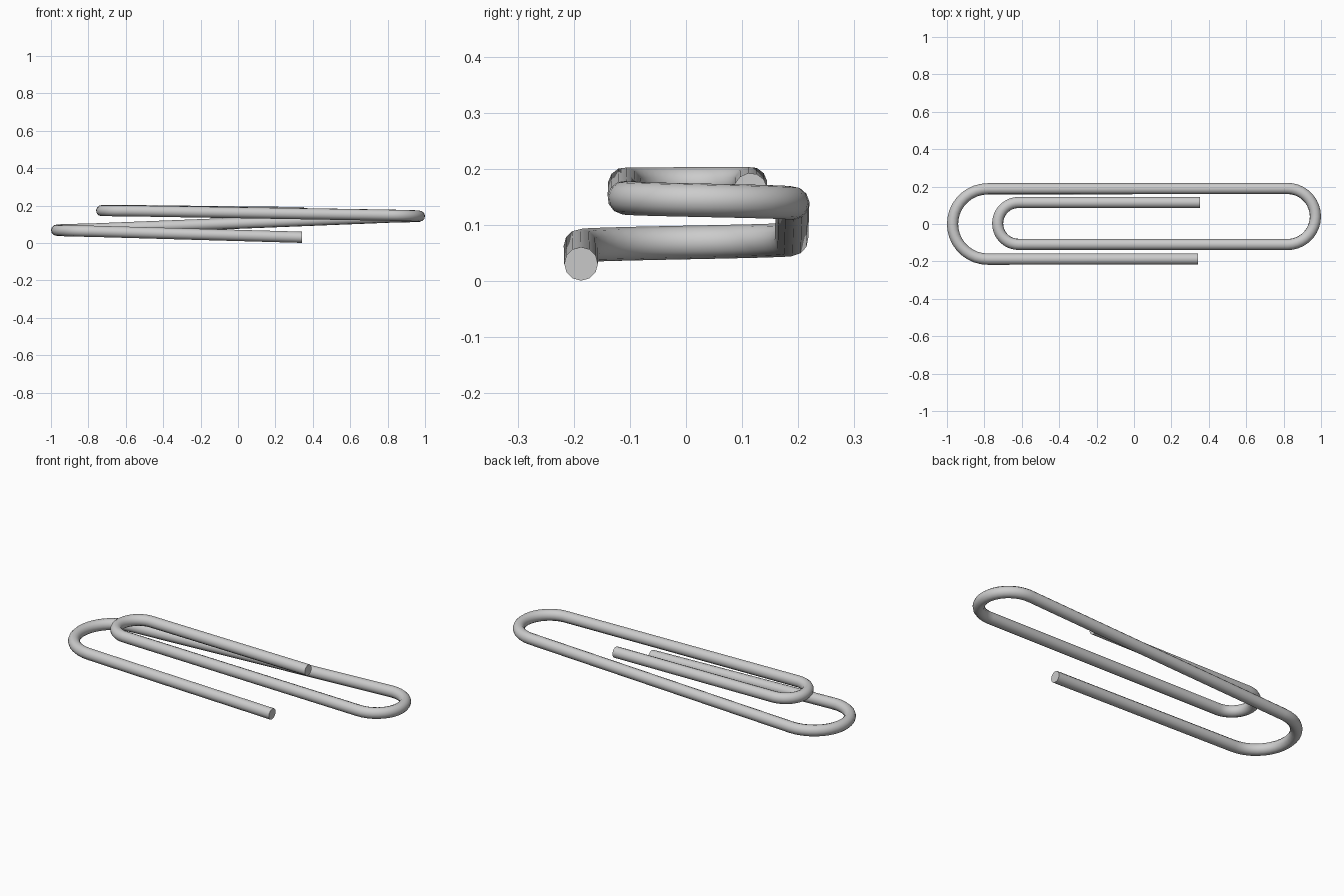
import bpy
import math

cube = bpy.data.objects.get("Cube")
if cube:
    bpy.data.objects.remove(cube, do_unlink=True)

RADIUS = 0.03
STEPS = 18


def half_turn(cx, cy, r, start_deg, z0, z1):
    """Points of a clockwise half circle rising from z0 to z1."""
    points = []
    for i in range(STEPS + 1):
        t = i / STEPS
        a = math.radians(start_deg - 180 * t)
        points.append((cx + r * math.cos(a), cy + r * math.sin(a), z0 + (z1 - z0) * t))
    return points


# Wire path: outer end, large bend, far bend, inner bend, inner end
path = [(0.342, -0.187, 0.031)]
path += half_turn(-0.782, 0.0, 0.188, 270, 0.063, 0.075)
path += half_turn(0.82, 0.04, 0.15, 90, 0.139, 0.149)
path += half_turn(-0.617, 0.003, 0.112, 270, 0.173, 0.174)
path.append((0.352, 0.115, 0.163))

# Round wire swept along the path
curve = bpy.data.curves.new("clip_wire", "CURVE")
curve.dimensions = "3D"
curve.bevel_depth = RADIUS
curve.bevel_resolution = 4
curve.use_fill_caps = True
spline = curve.splines.new("POLY")
spline.points.add(len(path) - 1)
for point, co in zip(spline.points, path):
    point.co = (*co, 1)
wire = bpy.data.objects.new("clip_wire", curve)
bpy.context.collection.objects.link(wire)

# Turn the sweep into a mesh and smooth it, keeping the cut ends crisp
bpy.ops.object.select_all(action="DESELECT")
wire.select_set(True)
bpy.context.view_layer.objects.active = wire
bpy.ops.object.convert(target="MESH")
wire = bpy.context.object
bpy.ops.object.shade_smooth_by_angle(angle=math.radians(40))

# Grey metal
steel = bpy.data.materials.new("steel_grey")
steel.use_nodes = True
color = (0.6, 0.6, 0.6, 1)
steel.diffuse_color = color
steel.node_tree.nodes["Principled BSDF"].inputs["Base Color"].default_value = color
wire.data.materials.clear()
wire.data.materials.append(steel)
